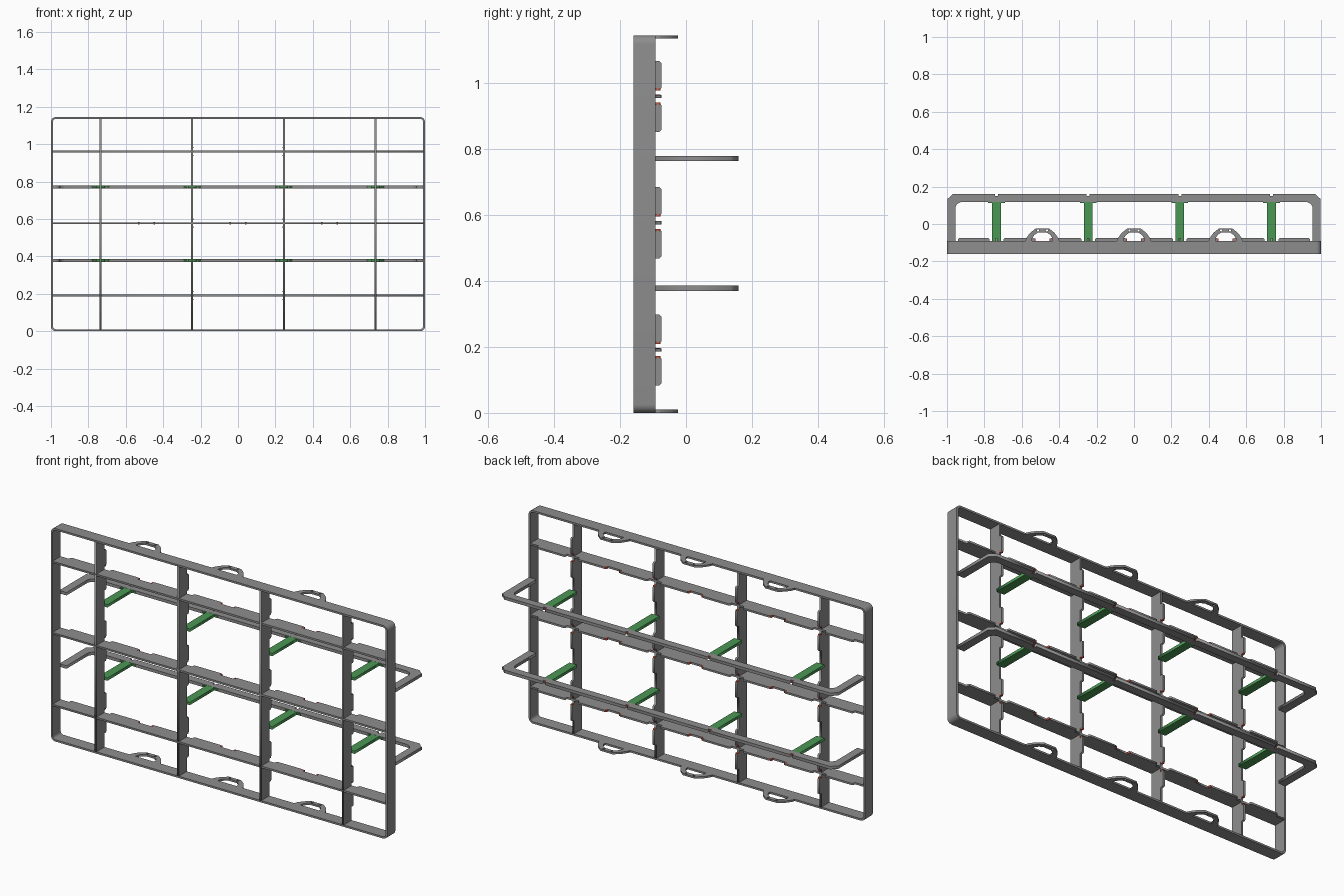
import bpy, math
from mathutils import Matrix, Vector

if "Cube" in bpy.data.objects:
    bpy.data.objects.remove(bpy.data.objects["Cube"])


def material(name, rgb):
    m = bpy.data.materials.new(name)
    m.diffuse_color = (*rgb, 1)
    m.use_nodes = True
    m.node_tree.nodes["Principled BSDF"].inputs["Base Color"].default_value = m.diffuse_color
    return m


GREY = material("grey", (0.27, 0.27, 0.27))
GREEN = material("green", (0.07, 0.31, 0.09))
RED = material("red", (0.65, 0.10, 0.06))

# Outline planes: which world axes the drawn outline uses
XY = Matrix.Identity(4)
XZ = Matrix.Rotation(math.pi / 2, 4, 'X')
YZ = Matrix(((0, 0, 1, 0), (1, 0, 0, 0), (0, 1, 0, 0), (0, 0, 0, 1)))


def plate(name, outlines, thick, plane, loc, mat):
    """Extruded flat part; every outline after the first is a hole."""
    cu = bpy.data.curves.new(name, 'CURVE')
    cu.dimensions, cu.fill_mode, cu.extrude = '2D', 'BOTH', thick / 2
    for pts in outlines:
        s = cu.splines.new('POLY')
        s.points.add(len(pts) - 1)
        for p, (a, b) in zip(s.points, pts):
            p.co = (a, b, 0, 1)
        s.use_cyclic_u = True
    tmp = bpy.data.objects.new(name + "_outline", cu)
    bpy.context.collection.objects.link(tmp)
    bpy.context.view_layer.update()
    dg = bpy.context.evaluated_depsgraph_get()
    me = bpy.data.meshes.new_from_object(tmp.evaluated_get(dg))
    bpy.data.objects.remove(tmp)
    me.transform(Matrix.Translation(Vector(loc)) @ plane)
    me.materials.clear()
    me.materials.append(mat)
    ob = bpy.data.objects.new(name, me)
    bpy.context.collection.objects.link(ob)
    return ob


def box(name, lo, hi, mat):
    (x0, y0, z0), (x1, y1, z1) = lo, hi
    rect = [(x0, y0), (x1, y0), (x1, y1), (x0, y1)]
    return plate(name, [rect], z1 - z0, XY, (0, 0, (z0 + z1) / 2), mat)


def rounded(x0, z0, x1, z1, r, n=6):
    pts = []
    for k, (cx, cz) in enumerate([(x1 - r, z1 - r), (x0 + r, z1 - r),
                                  (x0 + r, z0 + r), (x1 - r, z0 + r)]):
        for i in range(n + 1):
            a = math.pi / 2 * (k + i / n)
            pts.append((cx + r * math.cos(a), cz + r * math.sin(a)))
    return pts


def circle(x, y, r, n=12):
    return [(x + r * math.cos(2 * math.pi * i / n),
             y + r * math.sin(2 * math.pi * i / n)) for i in range(n)]


H, FRONT, BACK, TAB = 1.145, -0.16, -0.092, -0.075
POSTS = [-0.735, -0.245, 0.245, 0.735]
RAILS = [0.191, 0.577, 0.96]
HOOPS = [0.378, 0.772]


def tabbed(lo, hi, tabs):
    """Strip outline (length, depth) with chamfered tabs along the back edge."""
    pts = [(lo, BACK), (lo, FRONT), (hi, FRONT), (hi, BACK)]
    c = 0.006
    for a, b in reversed(tabs):
        pts += [(b, BACK), (b, TAB - c), (b - c, TAB), (a + c, TAB), (a, TAB - c), (a, BACK)]
    return pts


# Outer frame
frame = plate("outer_frame", [rounded(-1, 0, 1, H, 0.026),
                              rounded(-0.99, 0.01, 0.99, H - 0.01, 0.017)],
              BACK - FRONT, XZ, (0, (FRONT + BACK) / 2, 0), GREY)
bpy.context.view_layer.objects.active = frame
frame.select_set(True)
bpy.ops.object.shade_smooth_by_angle()

# Vertical dividers, tabs either side of each rail, red tab corners
v_tabs = [t for z in RAILS for t in ((z - 0.108, z - 0.02), (z + 0.02, z + 0.108))]
for x in POSTS:
    pts = [(d, l) for l, d in tabbed(0.008, H - 0.008, v_tabs)]
    plate("vertical_divider", [pts], 0.011, YZ, (x, 0, 0), GREY)
    for z in RAILS:
        for s in (-1, 1):
            z0 = z + s * 0.0215
            box("divider_catch", (x - 0.006, BACK, z0 - 0.003),
                (x + 0.006, TAB - 0.003, z0 + 0.003), RED)

# Horizontal shelves, tabs between dividers, red tab corners
h_tabs = [(-0.94, -0.772)]
for cx in (-0.49, 0, 0.49):
    h_tabs += [(cx - 0.208, cx - 0.042), (cx + 0.042, cx + 0.208)]
h_tabs.append((0.772, 0.94))
for z in RAILS:
    plate("horizontal_shelf", [tabbed(-0.992, 0.992, h_tabs)], 0.01, XY, (0, 0, z), GREY)
    for cx in (-0.49, 0, 0.49):
        for s in (-1, 1):
            x0 = cx + s * 0.041
            box("shelf_catch", (x0 - 0.004, BACK, z - 0.0055),
                (x0 + 0.004, TAB - 0.003, z + 0.0055), RED)

# Arched hanging loops with screw holes, top and bottom
half_out = [(0.092, BACK), (0.086, -0.076), (0.066, -0.048), (0.036, -0.024)]
half_in = [(0.024, -0.046), (0.042, -0.058), (0.054, -0.076), (0.055, BACK)]
arch = half_out + [(-x, y) for x, y in reversed(half_out)]
arch += [(-x, y) for x, y in reversed(half_in)] + half_in
for z in (0.005, H - 0.005):
    for cx in (-0.49, 0, 0.49):
        plate("hanging_loop", [arch, circle(-0.024, -0.034, 0.006), circle(0.024, -0.034, 0.006)],
              0.01, XY, (cx, 0, z), GREY)

# Rear hoops with notches along the back edge
edge = [(0.998, BACK), (0.998, 0.135), (0.985, 0.143), (0.97, 0.16)]
for x in reversed(POSTS):
    edge += [(x + 0.008, 0.16), (x + 0.008, 0.146), (x - 0.008, 0.146), (x - 0.008, 0.16)]
edge += [(-0.97, 0.16), (-0.985, 0.143), (-0.998, 0.135), (-0.998, BACK),
         (-0.955, BACK), (-0.955, 0.09), (-0.945, 0.108), (-0.925, 0.117),
         (0.925, 0.117), (0.945, 0.108), (0.955, 0.09), (0.955, BACK)]
for z in HOOPS:
    plate("rear_hoop", [edge], 0.016, XY, (0, 0, z), GREY)
    for x in POSTS:
        # Green strut from divider to hoop, with its wide end clip and red peg
        box("strut", (x - 0.023, BACK, z - 0.0075), (x + 0.023, 0.118, z + 0.0075), GREEN)
        box("strut_clip", (x - 0.045, 0.113, z - 0.004), (x + 0.045, 0.118, z + 0.004), GREEN)
        box("notch_peg", (x - 0.007, 0.144, z - 0.006), (x + 0.007, 0.149, z + 0.006), RED)
